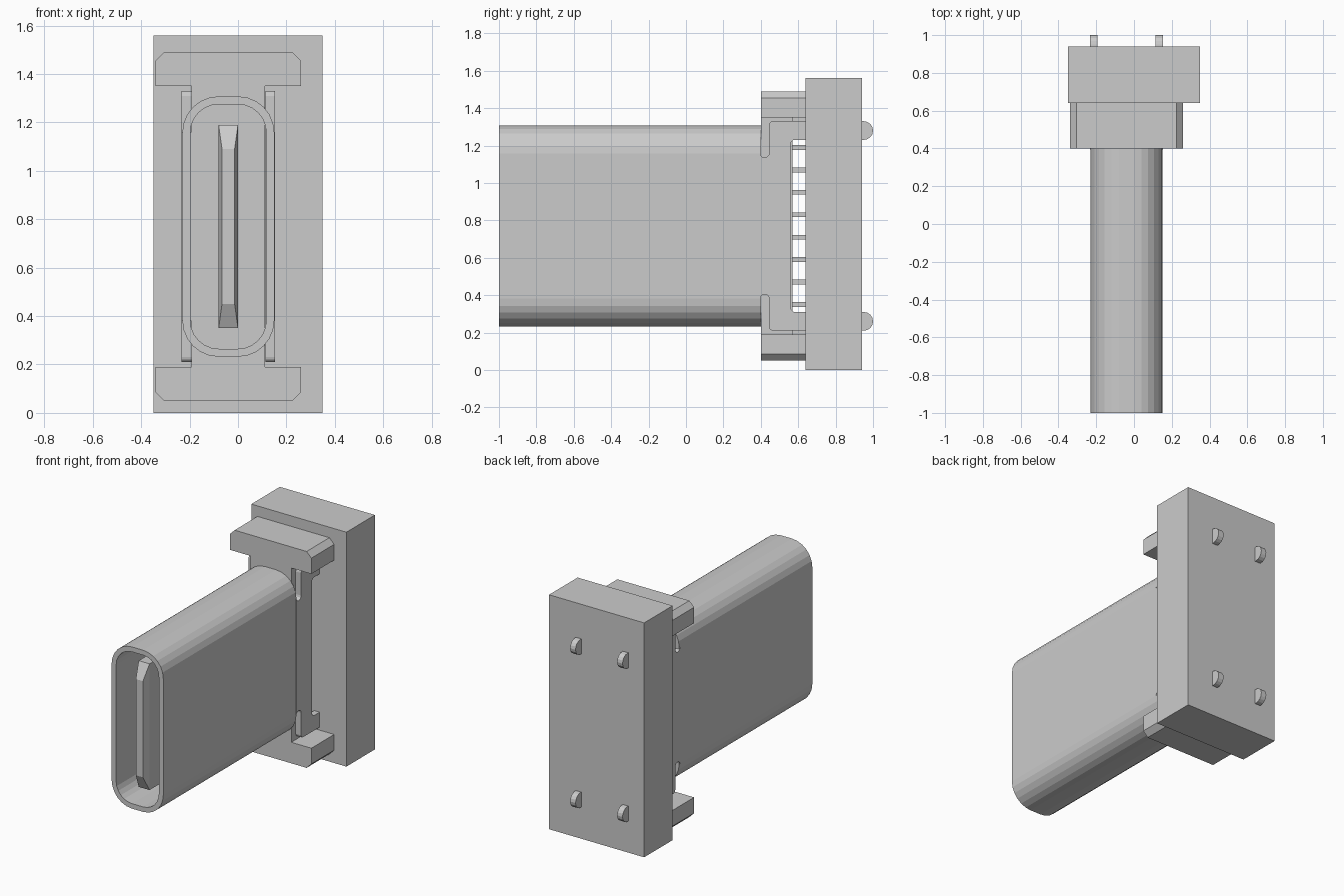
import bpy, bmesh, math
from mathutils import Vector

cube = bpy.data.objects.get("Cube")
if cube:
    bpy.data.objects.remove(cube, do_unlink=True)

grey = bpy.data.materials.new("light grey")
grey.use_nodes = True
grey.diffuse_color = (0.6, 0.6, 0.6, 1)
grey.node_tree.nodes["Principled BSDF"].inputs["Base Color"].default_value = (0.6, 0.6, 0.6, 1)

CX, CZ = -0.04, 0.77   # plug axis


def finish(name, bm):
    bmesh.ops.recalc_face_normals(bm, faces=bm.faces)
    mesh = bpy.data.meshes.new(name)
    bm.to_mesh(mesh)
    bm.free()
    mesh.materials.append(grey)
    ob = bpy.data.objects.new(name, mesh)
    bpy.context.collection.objects.link(ob)
    return ob


def prism(name, points, offset):
    """Extrude a flat outline by the offset vector."""
    bm = bmesh.new()
    face = bm.faces.new([bm.verts.new(p) for p in points])
    new = bmesh.ops.extrude_face_region(bm, geom=[face])["geom"]
    bmesh.ops.translate(bm, vec=Vector(offset),
                        verts=[g for g in new if isinstance(g, bmesh.types.BMVert)])
    return finish(name, bm)


def box(name, x0, x1, y0, y1, z0, z1):
    return prism(name, [(x0, y0, z0), (x1, y0, z0), (x1, y0, z1), (x0, y0, z1)],
                 (0, y1 - y0, 0))


def arc(cu, cv, r, a0, a1, n=6):
    return [(cu + r * math.cos(math.radians(a0 + (a1 - a0) * i / n)),
             cv + r * math.sin(math.radians(a0 + (a1 - a0) * i / n))) for i in range(n + 1)]


def rounded(hw, hh, r):
    pts = []
    for sx, sz, a in ((1, 1, 0), (-1, 1, 90), (-1, -1, 180), (1, -1, 270)):
        pts += arc(CX + sx * (hw - r), CZ + sz * (hh - r), r, a, a + 90)
    return pts


# Hollow rounded shell
bm = bmesh.new()
loops = []
for hw, hh, r, y in ((0.19, 0.538, 0.15, 0.40), (0.19, 0.538, 0.15, -1.0),
                     (0.157, 0.505, 0.117, -1.0), (0.157, 0.505, 0.117, 0.40)):
    loops.append([bm.verts.new((x, y, z)) for x, z in rounded(hw, hh, r)])
for a, b in zip(loops, loops[1:] + loops[:1]):
    for i in range(len(a)):
        j = (i + 1) % len(a)
        bm.faces.new((a[i], a[j], b[j], b[i]))
finish("shell", bm)

# Tongue with a chamfered tip
bm = bmesh.new()
rings = []
for hw, hh, y in ((0.04, 0.42, 0.42), (0.04, 0.42, -0.93), (0.026, 0.32, -0.98)):
    rings.append([bm.verts.new((CX + sx * hw, y, CZ + sz * hh))
                  for sx, sz in ((-1, -1), (1, -1), (1, 1), (-1, 1))])
for a, b in zip(rings, rings[1:]):
    for i in range(4):
        bm.faces.new((a[i], a[(i + 1) % 4], b[(i + 1) % 4], b[i]))
bm.faces.new(rings[0])
bm.faces.new(rings[-1])
finish("tongue", bm)

# Base block and inner housing
box("base_block", -0.35, 0.35, 0.64, 0.94, 0, 1.56)
box("housing", CX - 0.152, CX + 0.152, 0.40, 0.57, 0.19, 1.35)

# Brackets and supports above and below the shell
for label, s in (("upper", 1), ("lower", -1)):
    outline = [(-0.30, 0.58), (-0.30, 0.685), (-0.265, 0.72),
               (0.265, 0.72), (0.30, 0.685), (0.30, 0.58)]
    prism(label + "_bracket", [(CX + x, 0.40, CZ + s * z) for x, z in outline],
          (0, 0.24, 0))
    za, zb = sorted((CZ + s * 0.46, CZ + s * 0.58))
    box(label + "_support", CX - 0.11, CX + 0.11, 0.57, 0.64, za, zb)

# Side plates: slotted shell walls with legs that pass through the base
half = [(0.395, 0.36)]
half += arc(0.42, 0.39, 0.025, 180, 360)
half += arc(0.465, 0.54, 0.02, 180, 90, 3)
half += arc(0.95, 0.51, 0.05, 90, -90, 8)
half += [(0.575, 0.46), (0.558, 0.443)]
outline = half + [(y, -z) for y, z in reversed(half)]
for label, x in (("left", CX + 0.153), ("right", CX - 0.193)):
    prism(label + "_side_plate", [(x, y, CZ + z) for y, z in outline], (0.04, 0, 0))

# Contact pins between housing and base
for label, x in (("left", CX + 0.06), ("right", CX - 0.06)):
    for i in range(8):
        z = 0.35 + 0.12 * i
        box(f"{label}_pin_{i + 1}", x - 0.015, x + 0.015, 0.56, 0.65, z - 0.013, z + 0.013)
